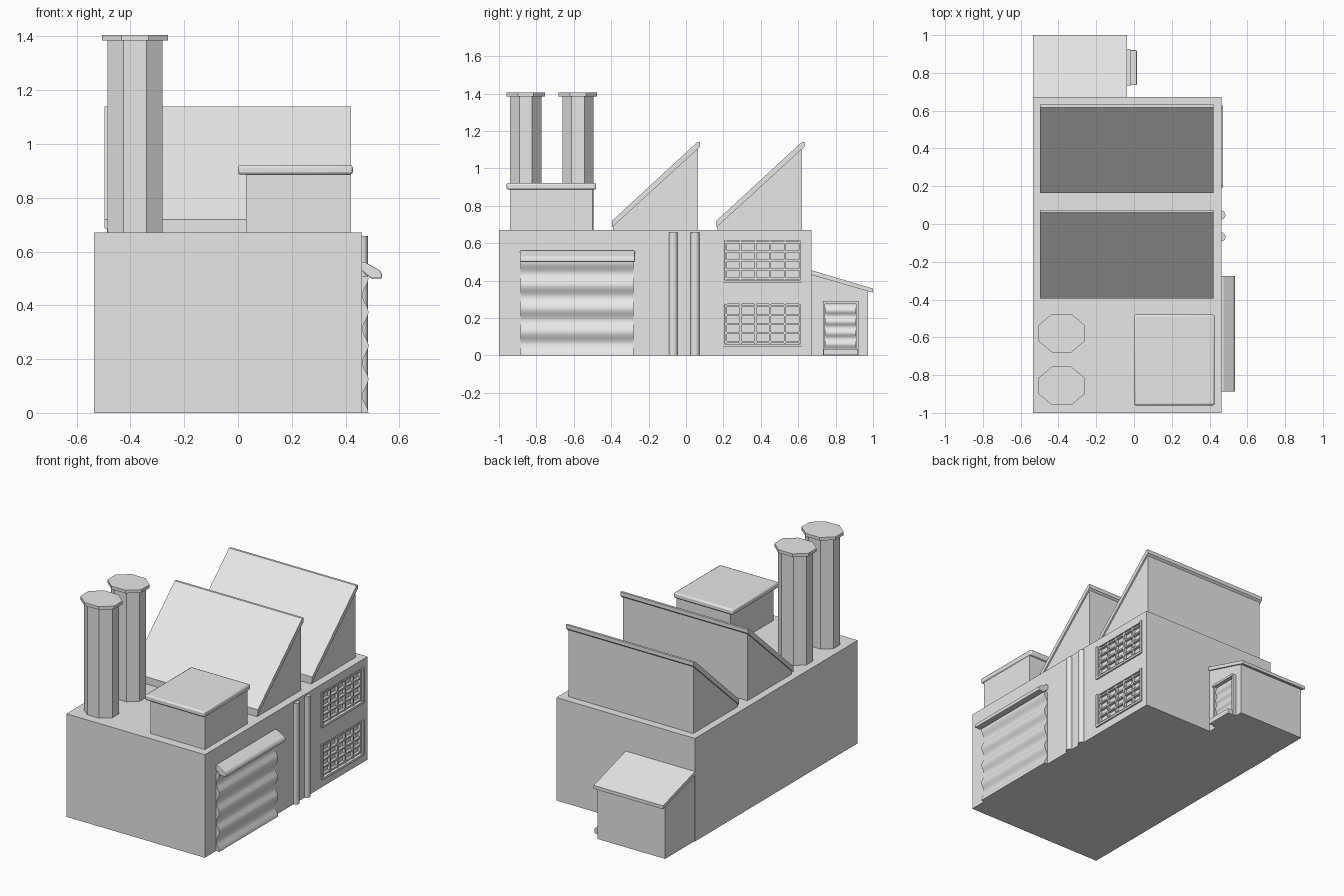
import bpy
import bmesh
import math
from mathutils import Vector

if "Cube" in bpy.data.objects:
    bpy.data.objects.remove(bpy.data.objects["Cube"], do_unlink=True)

grey = bpy.data.materials.new("plain_grey")
grey.use_nodes = True
grey.diffuse_color = (0.8, 0.8, 0.8, 1)
grey.node_tree.nodes["Principled BSDF"].inputs["Base Color"].default_value = (0.8, 0.8, 0.8, 1)


def finish(name, bm, bevel=0, smooth=False):
    bmesh.ops.recalc_face_normals(bm, faces=bm.faces[:])
    mesh = bpy.data.meshes.new(name)
    bm.to_mesh(mesh)
    bm.free()
    mesh.materials.append(grey)
    obj = bpy.data.objects.new(name, mesh)
    bpy.context.collection.objects.link(obj)
    if bevel:
        mod = obj.modifiers.new("bevel", "BEVEL")
        mod.width = bevel
        mod.segments = 2
    if smooth:
        bpy.ops.object.select_all(action="DESELECT")
        bpy.context.view_layer.objects.active = obj
        obj.select_set(True)
        bpy.ops.object.shade_smooth_by_angle(angle=math.radians(50))
    return obj


def prism(name, points, sweep, **options):
    """Extrude a closed outline along a vector."""
    bm = bmesh.new()
    face = bm.faces.new([bm.verts.new(p) for p in points])
    side = bmesh.ops.extrude_face_region(bm, geom=[face], use_keep_orig=True)
    moved = [g for g in side["geom"] if isinstance(g, bmesh.types.BMVert)]
    bmesh.ops.translate(bm, verts=moved, vec=Vector(sweep))
    return finish(name, bm, **options)


def box(name, x, y, z, **options):
    outline = [(x[0], y[0], z[0]), (x[1], y[0], z[0]), (x[1], y[1], z[0]), (x[0], y[1], z[0])]
    return prism(name, outline, (0, 0, z[1] - z[0]), **options)


def side_prism(name, x, yz, **options):
    return prism(name, [(x[0], a, b) for a, b in yz], (x[1] - x[0], 0, 0), **options)


def column(name, cx, cy, rx, ry, z, sides, **options):
    ring = [math.tau * (i + 0.5) / sides for i in range(sides)]
    outline = [(cx + rx * math.cos(a), cy + ry * math.sin(a), z[0]) for a in ring]
    return prism(name, outline, (0, 0, z[1] - z[0]), **options)


def shutter(name, x, y, z, period, depth):
    """Door leaf with horizontal waves, facing +x."""
    steps = 48
    points = [(x - 0.03, y[0], z[1]), (x - 0.03, y[0], z[0])]
    for i in range(steps + 1):
        h = z[0] + (z[1] - z[0]) * i / steps
        points.append((x + depth * math.cos(math.tau * h / period), y[0], h))
    return prism(name, points, (0, y[1] - y[0], 0), smooth=True)


# Main hall with recessed window openings
WALL = 0.462
ROOF = 0.67
hall = box("main_hall", (-0.535, WALL), (-1, 0.672), (0, ROOF))
WIN_Y = (0.2, 0.62)
windows = {"lower": (0.06, 0.275), "upper": (0.4, 0.615)}
for label, z in windows.items():
    cutter = box("window_cutter", (WALL - 0.02, WALL + 0.1), WIN_Y, z)
    cutter.hide_render = True
    cut = hall.modifiers.new("opening", "BOOLEAN")
    cut.operation = "DIFFERENCE"
    cut.solver = "EXACT"
    cut.object = cutter
    bpy.context.view_layer.objects.active = hall
    bpy.ops.object.modifier_apply(modifier=cut.name)
    bpy.data.objects.remove(cutter, do_unlink=True)

# Window frames, sills and glazing bars
for label, z in windows.items():
    for tag, y in (("front", WIN_Y[0]), ("back", WIN_Y[1])):
        box(f"{label}_window_{tag}_jamb", (WALL - 0.02, WALL + 0.008), (y - 0.007, y + 0.007), (z[0] - 0.01, z[1] + 0.005))
    box(f"{label}_window_sill", (WALL - 0.02, WALL + 0.01), (WIN_Y[0], WIN_Y[1]), (z[0] - 0.012, z[0] + 0.002))
    for i in range(6):
        y = 0.213 + 0.079 * i
        box(f"{label}_upright_bar", (WALL - 0.025, WALL - 0.002), (y - 0.005, y + 0.005), z)
    for i in range(5):
        h = z[0] + 0.012 + (z[1] - z[0] - 0.024) * i / 4
        box(f"{label}_cross_bar", (WALL - 0.025, WALL - 0.003), WIN_Y, (h - 0.005, h + 0.005))

# Drain pipes on the side wall
for y in (-0.068, 0.048):
    column("drain_pipe", WALL, y, 0.022, 0.024, (0, 0.657), 16, smooth=True)

# Loading door with canopy
shutter("loading_door", 0.474, (-0.885, -0.28), (0, 0.51), 0.125, 0.011)
canopy = [(WALL - 0.01, 0.56), (0.475, 0.56), (0.527, 0.53), (0.535, 0.518), (0.535, 0.5), (0.495, 0.5), (WALL - 0.01, 0.535)]
prism("loading_door_canopy", [(x, -0.888, z) for x, z in canopy], (0, 0.614, 0), bevel=0.004)

# Sawtooth roofs
for name, y in (("front", -0.395), ("back", 0.163)):
    side_prism(f"{name}_sawtooth", (-0.487, 0.41),
               [(y + 0.005, ROOF), (y + 0.458, ROOF), (y + 0.458, 1.105), (y + 0.005, 0.69)])
    side_prism(f"{name}_sawtooth_roof", (-0.497, 0.42),
               [(y, 0.685), (y + 0.47, 1.115), (y + 0.47, 1.14), (y + 0.455, 1.14), (y, 0.72)])

# Rooftop unit with rounded cap
box("rooftop_unit", (0.03, 0.42), (-0.94, -0.5), (ROOF, 0.89))
box("rooftop_unit_cap", (0.0, 0.427), (-0.96, -0.48), (0.886, 0.922), bevel=0.01, smooth=True)

# Chimneys
for y in (-0.857, -0.578):
    column("chimney", -0.383, y, 0.111, 0.09, (ROOF, 1.387), 8)
    column("chimney_cap", -0.383, y, 0.132, 0.111, (1.385, 1.405), 8)

# Rear annex with sloping roof
side_prism("annex", (-0.53, -0.045), [(0.665, 0), (0.972, 0), (0.972, 0.345), (0.665, 0.44)])
side_prism("annex_roof", (-0.535, -0.036), [(0.665, 0.432), (1, 0.335), (1, 0.357), (0.665, 0.457)])

# Annex shutter, frame and step
shutter("annex_shutter", -0.036, (0.745, 0.91), (0.03, 0.275), 0.06, 0.006)
for y in (0.738, 0.917):
    box("annex_door_jamb", (-0.06, -0.022), (y - 0.006, y + 0.006), (0, 0.28))
box("annex_door_head", (-0.06, -0.015), (0.732, 0.923), (0.275, 0.29))
box("annex_door_step", (-0.06, 0.015), (0.735, 0.92), (0, 0.035), bevel=0.004)
